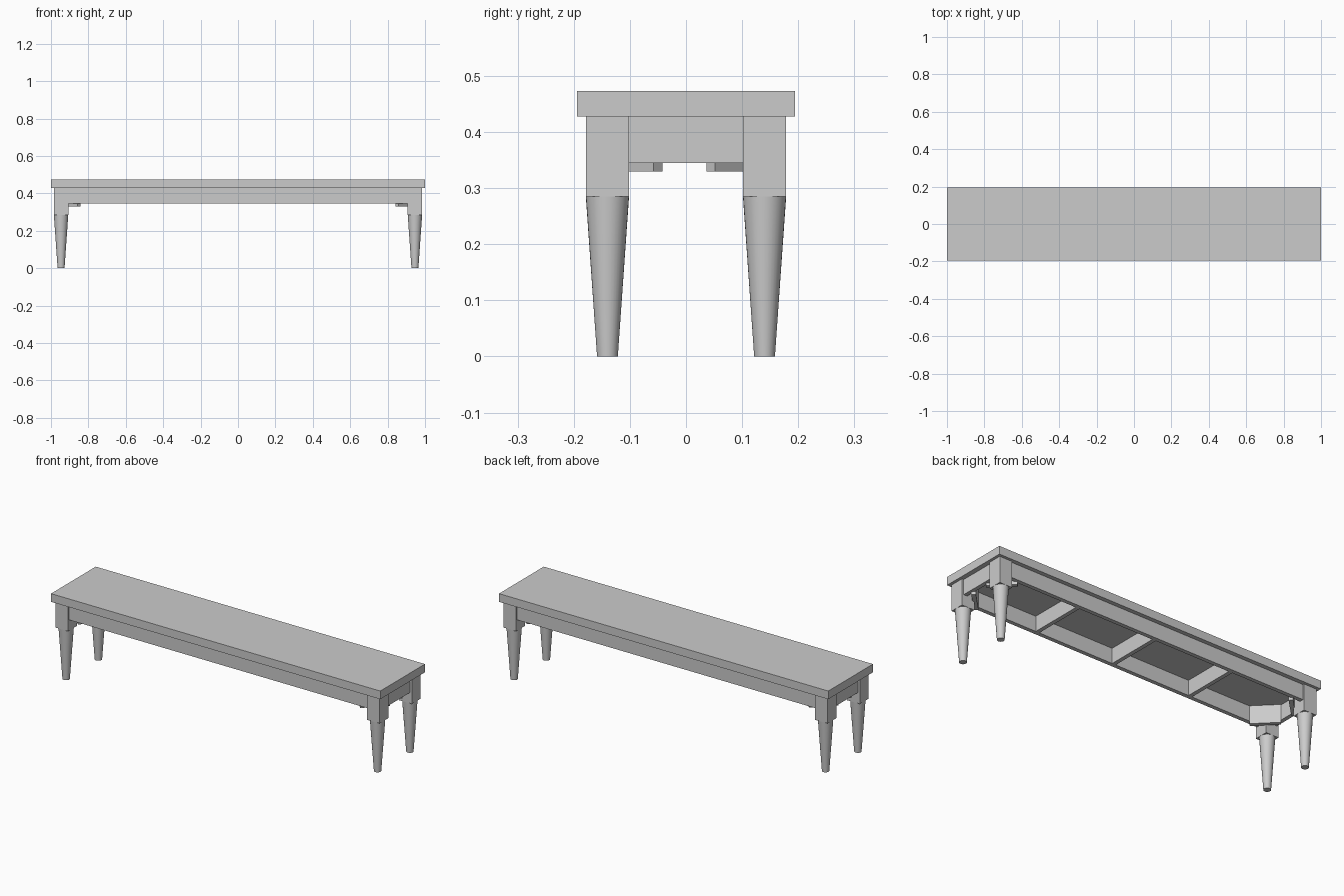
import bpy
import math

cube = bpy.data.objects.get("Cube")
if cube:
    bpy.data.objects.remove(cube, do_unlink=True)

grey = bpy.data.materials.new("warm_grey")
grey.use_nodes = True
colour = (0.6, 0.6, 0.6, 1)
grey.diffuse_color = colour
grey.node_tree.nodes["Principled BSDF"].inputs["Base Color"].default_value = colour


def box(name, centre, size, turn=0):
    bpy.ops.mesh.primitive_cube_add(size=1, location=centre, rotation=(0, 0, turn))
    ob = bpy.context.object
    ob.name = name
    ob.scale = size
    ob.data.materials.append(grey)
    return ob


TOP_UNDER, APRON_LOW, BLOCK_LOW, BRACE_LOW = 0.428, 0.345, 0.285, 0.33
LEG_X, LEG_Y, LEG_W = 0.946, 0.14, 0.077
BOARD = 0.022
apron_z, apron_h = (TOP_UNDER + APRON_LOW) / 2, TOP_UNDER - APRON_LOW

# Seat
box("seat_top", (0, 0, 0.4505), (2, 0.388, 0.045))

# Aprons on the long sides and the ends
for side, label in ((-1, "front"), (1, "back")):
    box(label + "_apron", (0, side * 0.16, apron_z), (2 * LEG_X, BOARD, apron_h))
for side, label in ((-1, "right"), (1, "left")):
    box(label + "_apron", (side * 0.963, 0, apron_z), (BOARD, 2 * LEG_Y, apron_h))

# Cross rails under the seat
for i in (-1, 0, 1):
    box("cross_rail", (i * 0.475, 0, apron_z), (BOARD, 0.31, apron_h))

# Legs with square blocks, round tapered feet and diagonal corner braces
for sx, xn in ((-1, "right"), (1, "left")):
    for sy, yn in ((-1, "front"), (1, "back")):
        name = yn + "_" + xn
        x, y = sx * LEG_X, sy * LEG_Y
        box(name + "_leg_block", (x, y, (TOP_UNDER + BLOCK_LOW) / 2),
            (LEG_W, LEG_W, TOP_UNDER - BLOCK_LOW))
        bpy.ops.mesh.primitive_cone_add(vertices=32, radius1=0.0185, radius2=LEG_W / 2,
                                        depth=BLOCK_LOW, location=(x, y, BLOCK_LOW / 2))
        leg = bpy.context.object
        leg.name = name + "_tapered_leg"
        leg.data.materials.append(grey)
        bpy.ops.object.shade_smooth_by_angle(angle=math.radians(30))
        box(name + "_corner_brace", (sx * 0.903, sy * 0.1 - 0.003, (TOP_UNDER + BRACE_LOW) / 2),
            (0.15, BOARD, TOP_UNDER - BRACE_LOW), -sx * sy * math.pi / 4)
